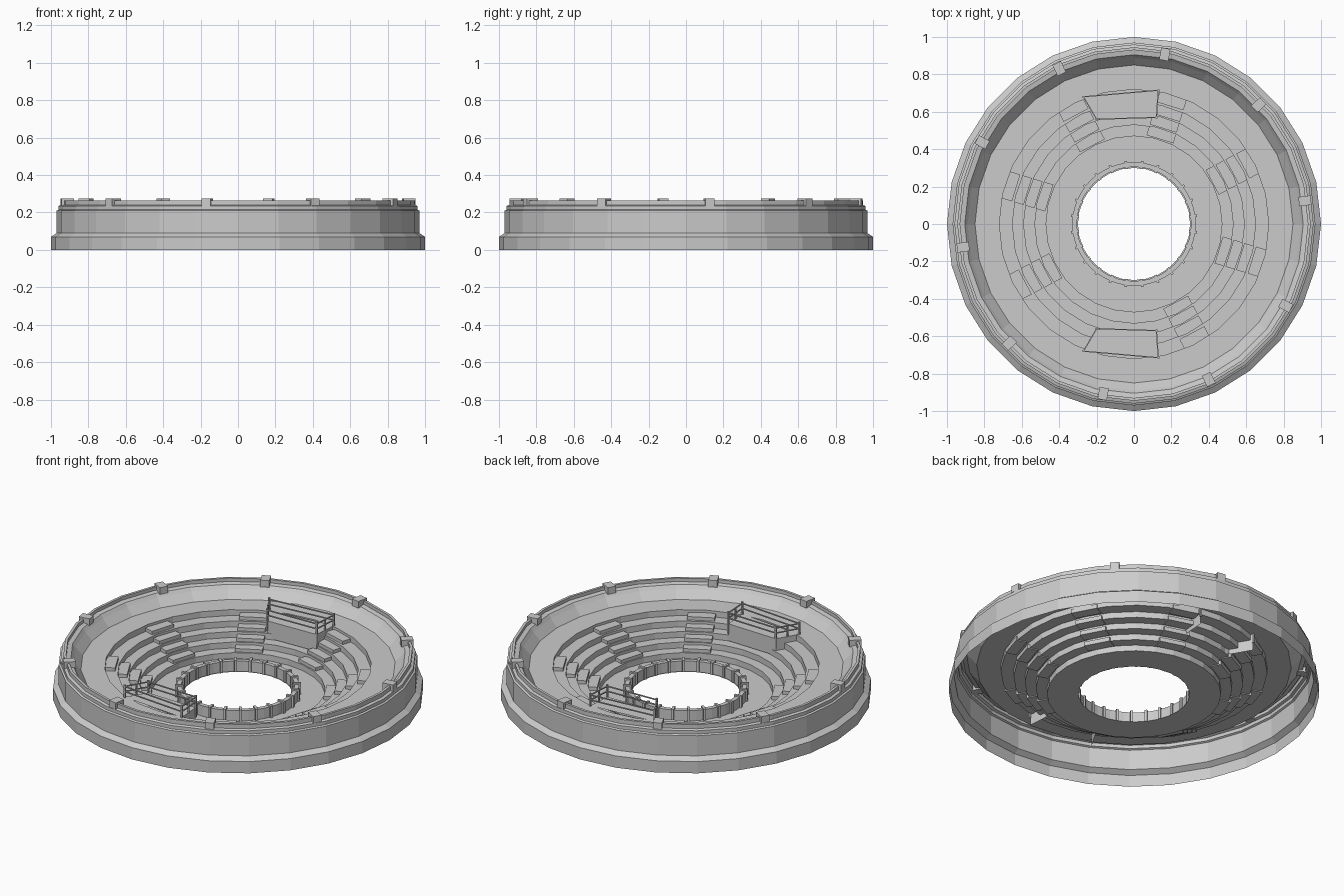
import bpy, bmesh
from math import sin, cos, pi, radians
from mathutils import Vector, Matrix

if "Cube" in bpy.data.objects:
    bpy.data.objects.remove(bpy.data.objects["Cube"])


def finish(name, bm):
    me = bpy.data.meshes.new(name)
    bmesh.ops.recalc_face_normals(bm, faces=bm.faces)
    bm.to_mesh(me)
    bm.free()
    ob = bpy.data.objects.new(name, me)
    bpy.context.collection.objects.link(ob)
    return ob


def lathe(name, profile, sides, closed=False):
    """Revolve an (r, z) profile about the z axis."""
    bm = bmesh.new()
    rings = [[bm.verts.new((r * cos(2 * pi * i / sides), r * sin(2 * pi * i / sides), z))
              for i in range(sides)] for r, z in profile]
    pairs = list(zip(rings, rings[1:]))
    if closed:
        pairs.append((rings[-1], rings[0]))
    for a, b in pairs:
        for i in range(sides):
            j = (i + 1) % sides
            bm.faces.new((a[i], a[j], b[j], b[i]))
    return finish(name, bm)


def radial_box(bm, angle, r, z0, z1, depth, width):
    """Box at a polar position: depth is radial, width tangential."""
    m = (Matrix.Rotation(radians(angle), 4, 'Z')
         @ Matrix.Translation((r, 0, (z0 + z1) / 2))
         @ Matrix.Diagonal((depth, width, z1 - z0, 1)))
    bmesh.ops.create_cube(bm, size=1, matrix=m)


def bar(bm, a, b, t):
    """Thin square bar between two points."""
    a, b = Vector(a), Vector(b)
    d = b - a
    m = (Matrix.Translation((a + b) / 2) @ d.to_track_quat('Z', 'Y').to_matrix().to_4x4()
         @ Matrix.Diagonal((t, t, d.length, 1)))
    bmesh.ops.create_cube(bm, size=1, matrix=m)


# Outer wall, stepped parapet and seating bowl as one open shell
STEP = 0.035
TIERS = [0.72, 0.65, 0.59, 0.53, 0.47]
TOP = STEP * len(TIERS)
shell = [(1, 0), (1, 0.07), (0.97, 0.09), (0.97, 0.21), (0.96, 0.215), (0.96, 0.235),
         (0.945, 0.24), (0.945, 0.265), (0.93, 0.265), (0.93, 0.245), (0.905, 0.24),
         (0.89, 0.22), (0.85, TOP)]
for i, r in enumerate(TIERS):
    z = TOP - i * STEP
    shell += [(r, z), (r, z - STEP)]
shell.append((0.30, 0))
lathe("arena_shell", shell, 28)

# Low wall around the central opening, with posts
lathe("inner_wall", [(0.305, 0), (0.33, 0), (0.33, 0.062), (0.305, 0.062)], 48, True)
bm = bmesh.new()
for i in range(24):
    radial_box(bm, 7.5 + 15 * i, 0.318, 0, 0.07, 0.044, 0.014)
finish("inner_wall_posts", bm)

# Blocks on the parapet
bm = bmesh.new()
for i in range(10):
    radial_box(bm, 7.7 + 36 * i, 0.922, 0.235, 0.275, 0.065, 0.05)
finish("parapet_blocks", bm)

# Aisle steps on the tiers (one aisle is taken by the front platform)
bm = bmesh.new()
for k in range(8):
    if k == 5:
        continue
    for i, r in enumerate((0.505, 0.565, 0.625, 0.69)):
        z = STEP * (i + 1)
        radial_box(bm, 28 + 45 * k, r, z - 0.005, z + 0.02, 0.062, 0.15)
finish("aisle_steps", bm)

# Railed viewing platforms at the back and front, mirrored across y
PLAN = [(-0.27, 0.68), (0.13, 0.715), (0.12, 0.57), (-0.20, 0.56)]
for side, s in (("back", 1), ("front", -1)):
    pts = [(x, y * s) for x, y in PLAN]
    bm = bmesh.new()
    top = [bm.verts.new((x, y, TOP + 0.001)) for x, y in pts]
    low = [bm.verts.new((x, y, 0.075)) for x, y in pts]
    bm.faces.new(top)
    for i in (1, 2, 3):
        j = (i + 1) % 4
        bm.faces.new((top[i], top[j], low[j], low[i]))
    finish(side + "_platform", bm)

    bm = bmesh.new()
    for i, (x, y) in enumerate(pts):
        nx, ny = pts[(i + 1) % 4]
        bar(bm, (x, y, 0.12), (x, y, 0.25), 0.01)
        for z in (0.21, 0.24):
            bar(bm, (x, y, z), (nx, ny, z), 0.006)
        if i % 2:
            mx, my = (x + nx) / 2, (y + ny) / 2
            bar(bm, (mx, my, TOP), (mx, my, 0.24), 0.008)
    finish(side + "_railing", bm)
